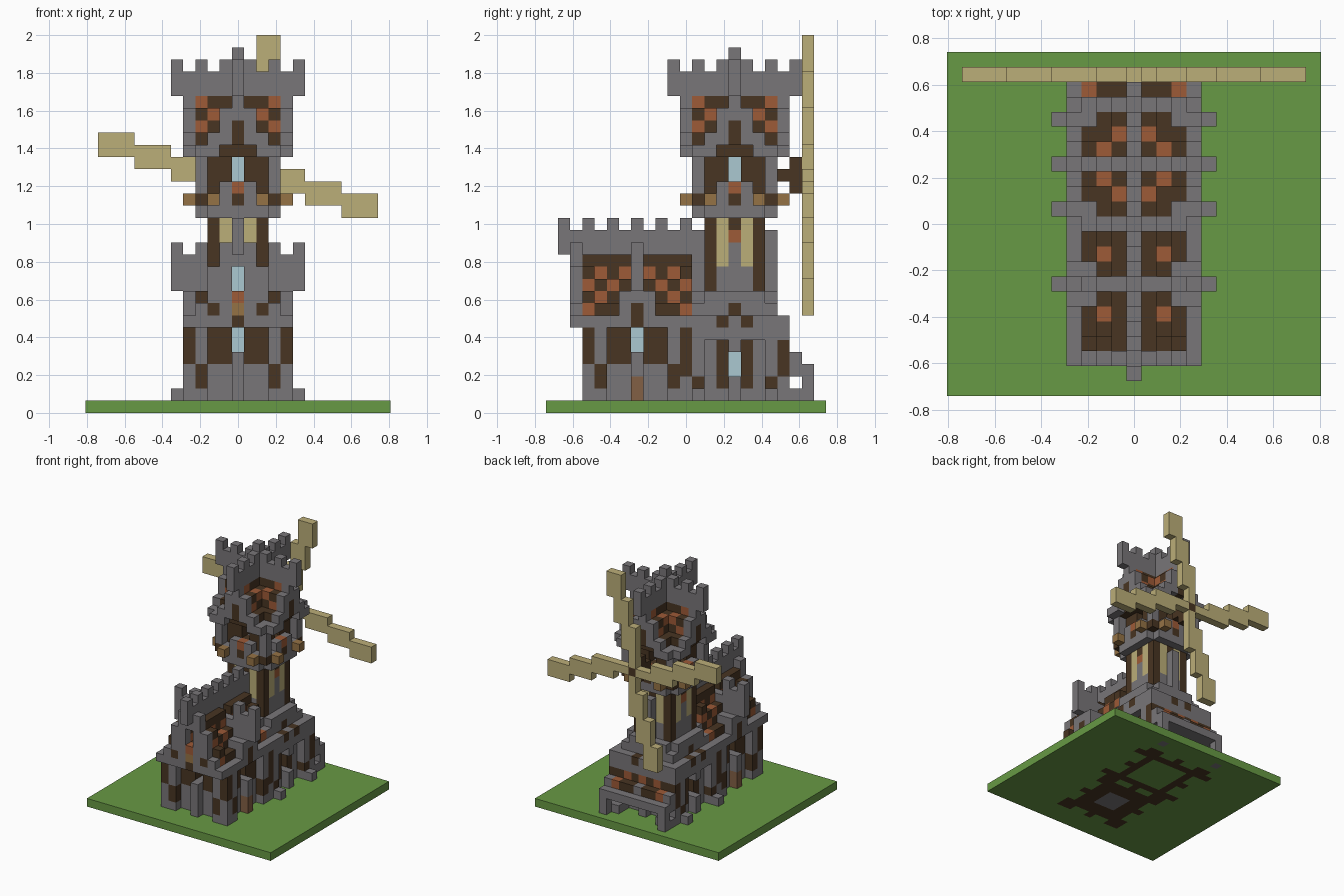
import bpy, bmesh
from mathutils import Vector

cube = bpy.data.objects.get("Cube")
if cube:
    bpy.data.objects.remove(cube)

UNIT = 2 / 31            # edge of one building block
WING, TOWER = -4, 4      # centre rows of the two square buildings

PALETTE = {
    "stone": (0.19, 0.18, 0.19), "grass": (0.137, 0.32, 0.058),
    "dark_timber": (0.065, 0.035, 0.016), "clay_tile": (0.34, 0.103, 0.038),
    "plaster": (0.5, 0.425, 0.19), "oak": (0.3, 0.17, 0.06),
    "glass": (0.41, 0.58, 0.64), "door_wood": (0.225, 0.115, 0.06),
}
names = list(PALETTE)
materials = []
for name, rgb in PALETTE.items():
    mat = bpy.data.materials.new(name)
    mat.use_nodes = True
    mat.diffuse_color = (*rgb, 1)
    bsdf = mat.node_tree.nodes["Principled BSDF"]
    bsdf.inputs["Base Color"].default_value = (*rgb, 1)
    bsdf.inputs["Roughness"].default_value = 0.9
    materials.append(mat)

blocks = {}              # cell -> (part, colour)


def put(part, colour, x, y, z):
    if colour:
        blocks[x, y, z] = (part, colour)
    else:
        blocks.pop((x, y, z), None)


def span(r):
    return range(r[0], r[1] + 1) if isinstance(r, tuple) else [r]


def box(part, colour, xs, ys, zs):
    for x in span(xs):
        for y in span(ys):
            for z in span(zs):
                put(part, colour, x, y, z)


def around(part, colour, cy, along, out, zs):
    """Repeat cells on all four sides of a square building, mirrored."""
    for t in span(along):
        for d in span(out):
            for z in span(zs):
                for s in (t, -t):
                    for x, y in ((s, d), (s, -d), (d, s), (-d, s)):
                        put(part, colour, x, cy + y, z)


def deep_window(part, cy, near, far, zs):
    """Narrow opening with the glass set far back in the wall."""
    around(part, "dark_timber", cy, 1, (near + 1, far - 1), zs)
    around(part, None, cy, 0, (near + 1, far), zs)
    around(part, "glass", cy, 0, near, zs)


def crest(part, along_y, c, lo, hi, z, wall, odd):
    """Thin battlement wall with a merlon on every second block."""
    for t in range(lo, hi + 1):
        x, y = (0, c + t) if along_y else (t, c)
        box(part, "stone", x, y, (z, z + wall - 1))
        if t % 2 == odd:
            put(part, "stone", x, y, z + wall)


def roof(part, cy, base, ridge_y, ridge_x, colour):
    """Crossing stepped gables, coloured by a rule."""
    for x in range(-4, 5):
        for d in range(-4, 5):
            a, b = abs(x), abs(d)
            for z in range(base, max(ridge_y[a], ridge_x[b]) + 1):
                put(part, colour(a, b, z), x, cy + d, z)


def wing_tiles(a, b, z):
    if a == 4 or b == 0 or z < 8 or (b == 1 and z < 10):
        return "stone"
    dark = z == 12 or (b + z) % 2 or (a == 3 and b < 4)
    return "dark_timber" if dark else "clay_tile"


def tower_tiles(a, b, z):
    if max(a, b) == 4 or min(a, b) == 3:
        return "stone"
    if min(a, b) == 0:
        bright = a + b == 3
    else:
        bright = (a + b + z) % 2 and a + b < 5
    return "clay_tile" if bright else "dark_timber"


# Ground slab
box("ground", "grass", (-12, 12), (-11, 11), 0)

# Tower base
box("tower_base", "stone", (-4, 4), (0, 8), (1, 7))
around("tower_base", "dark_timber", TOWER, 4, 4, (3, 5))
around("tower_base", "dark_timber", TOWER, 3, 4, 2)
around("tower_base", None, TOWER, (1, 2), 4, (1, 5))
around("tower_base", "dark_timber", TOWER, 1, 3, 2)
around("tower_base", "dark_timber", TOWER, 1, 3, (4, 5))
around("tower_base", "dark_timber", TOWER, 1, 4, 7)
deep_window("tower_base", TOWER, 1, 4, (3, 4))
around("tower_base", "stone", TOWER, 3, 5, 1)
box("tower_base", "stone", (-3, 3), (1, 7), (8, 9))
around("tower_base", None, TOWER, 3, 3, 9)
around("tower_base", "dark_timber", TOWER, 0, 3, 8)

# Front wing walls
box("wing_walls", "stone", (-4, 4), (-8, -1), (1, 7))
around("wing_walls", "dark_timber", WING, 3, 4, (2, 3))
around("wing_walls", "dark_timber", WING, 4, 4, (4, 6))
around("wing_walls", None, WING, (1, 2), 4, (1, 6))
around("wing_walls", "dark_timber", WING, (1, 2), 3, (4, 6))
around("wing_walls", "stone", WING, 0, 4, (1, 4))
deep_window("wing_walls", WING, 1, 4, (5, 6))
for side in (-4, 4):
    box("wing_door", "door_wood", side, WING, (1, 2))

# Front wing roof, front gable and battlements
roof("wing_roof", WING, 7, [12, 12, 10, 8, 7], [9, 9, 7, 7, 7], wing_tiles)
for x, top in enumerate((13, 13, 11, 8, 7)):
    for s in (x, -x):
        box("front_gable", "stone", s, -9, (7, top))
for s in (-1, 1):
    box("front_gable", "dark_timber", 2 * s, -9, 8)
    box("front_gable", "dark_timber", 3 * s, -8, 9)
    box("side_gable", "dark_timber", 4 * s, WING, (7, 8))
    for d in (-4, 4):
        box("wing_roof", "dark_timber", 2 * s, WING + d, 11)
box("front_gable", None, 0, (-9, -8), (10, 11))
box("front_gable", "glass", 0, -7, (10, 11))
box("front_gable", "clay_tile", 0, -9, 9)
box("front_gable", "oak", 0, -9, 8)
box("front_gable", "dark_timber", 0, -9, 7)
box("roof_link", "stone", 0, 1, (8, 12))
crest("wing_cross_crest", False, WING, -5, 5, 10, 3, 1)
for s in (-1, 1):
    for x in (s, 2 * s):
        box("wing_cross_crest", None, x, WING, (12, 13))
crest("wing_ridge_crest", True, WING, -6, 5, 13, 2, 0)

# Tower shaft
box("tower_shaft", "plaster", (-1, 1), (3, 5), (8, 15))
around("tower_shaft", "dark_timber", TOWER, 2, 2, (9, 15))
around("tower_shaft", "plaster", TOWER, 1, 2, (12, 15))
around("tower_shaft", "stone", TOWER, (0, 1), 2, (9, 11))
around("tower_shaft", "stone", TOWER, 0, 2, (12, 13))
around("tower_shaft", "clay_tile", TOWER, 0, 2, 14)
around("tower_shaft", "dark_timber", TOWER, 0, 2, 15)
box("rear_buttress", "stone", 0, 7, (8, 14))

# Tower gallery and window stage
box("tower_gallery", "stone", (-3, 3), (1, 7), (16, 20))
around("tower_gallery", None, TOWER, 3, 3, 16)
around("tower_gallery", "dark_timber", TOWER, 0, 3, 17)
around("tower_gallery", "dark_timber", TOWER, 3, 3, 17)
around("gallery_brackets", "oak", TOWER, 2, 4, 17)
around("tower_gallery", None, TOWER, (1, 2), 3, (18, 20))
around("tower_gallery", "dark_timber", TOWER, (0, 2), 2, (18, 20))
around("tower_gallery", "stone", TOWER, 1, 3, 18)
around("tower_windows", "clay_tile", TOWER, 0, 3, 18)
deep_window("tower_windows", TOWER, 0, 3, (19, 20))

# Tower roof and battlements
slopes = [25, 24, 22, 21, 20]
roof("tower_roof", TOWER, 21, slopes, slopes, tower_tiles)
around("tower_roof", None, TOWER, (0, 1), 4, 21)
around("tower_roof", "dark_timber", TOWER, (0, 1), 3, 21)
around("tower_roof", "dark_timber", TOWER, 0, 4, (22, 23))
for along_y in (True, False):
    crest("tower_crest", along_y, TOWER, -5, 5, 26, 2, 1)
box("pinnacle", "stone", 0, TOWER, (28, 29))

# Rear lean-to with two tiled strips and an outer rail
box("lean_to", "stone", (-4, 4), (9, 10), 3)
for x in range(-4, 5):
    low = {0: "stone", 3: "clay_tile", 4: "stone"}.get(abs(x), "dark_timber")
    put("lean_to_roof", low, x, 9, 4)
    if abs(x) < 4:
        put("lean_to_roof", "dark_timber" if x % 2 else "clay_tile", x, 8, 5)
for s in (-4, 4):
    box("lean_to", "stone", s, 10, (0, 3))
    box("lean_to", "stone", s, 9, 1)

# Windmill hub and four stepped sails
HUB = 19
box("sail_axle", "dark_timber", 0, (8, 10), HUB)
box("sail_axle", "dark_timber", 0, 9, (HUB - 1, HUB + 1))
for turn in range(4):
    for r in range(1, 12):
        step = r // 3
        for h in ([0] if r < 3 else [-step, 1 - step]):
            x, z = r, h
            for _ in range(turn):
                x, z = -z, x
            put("windmill_sails", "plaster", x, 10, HUB + z)

# Wall foundations showing through the slab
for x in range(-5, 6):
    for y in range(-8, 9):
        ring = max(abs(x), abs(y - (TOWER if y >= 0 else WING)))
        if (x, y, 1) in blocks and (ring > 2 or y < 0):
            put("ground", "dark_timber" if ring > 1 else "stone", x, y, 0)

# Mesh every part from its exposed block faces
NORMALS = [Vector(n) for n in ((1, 0, 0), (0, 1, 0), (0, 0, 1))]
parts = {}
for cell, (part, colour) in blocks.items():
    parts.setdefault(part, []).append((cell, names.index(colour)))
for part, cells in parts.items():
    bm = bmesh.new()
    for cell, index in cells:
        centre = Vector(cell) + Vector((0, 0, 0.5))
        for i, axis in enumerate(NORMALS):
            for sign in (1, -1):
                n = axis * sign
                if tuple(int(v) for v in Vector(cell) + n) in blocks:
                    continue
                u, w = NORMALS[(i + 1) % 3] / 2, NORMALS[(i + 2) % 3] / 2 * sign
                mid = centre + n / 2
                corners = (mid - u - w, mid + u - w, mid + u + w, mid - u + w)
                face = bm.faces.new([bm.verts.new(c * UNIT) for c in corners])
                face.material_index = index
    bmesh.ops.remove_doubles(bm, verts=bm.verts, dist=UNIT / 100)
    mesh = bpy.data.meshes.new(part)
    bm.to_mesh(mesh)
    bm.free()
    for mat in materials:
        mesh.materials.append(mat)
    bpy.context.collection.objects.link(bpy.data.objects.new(part, mesh))
